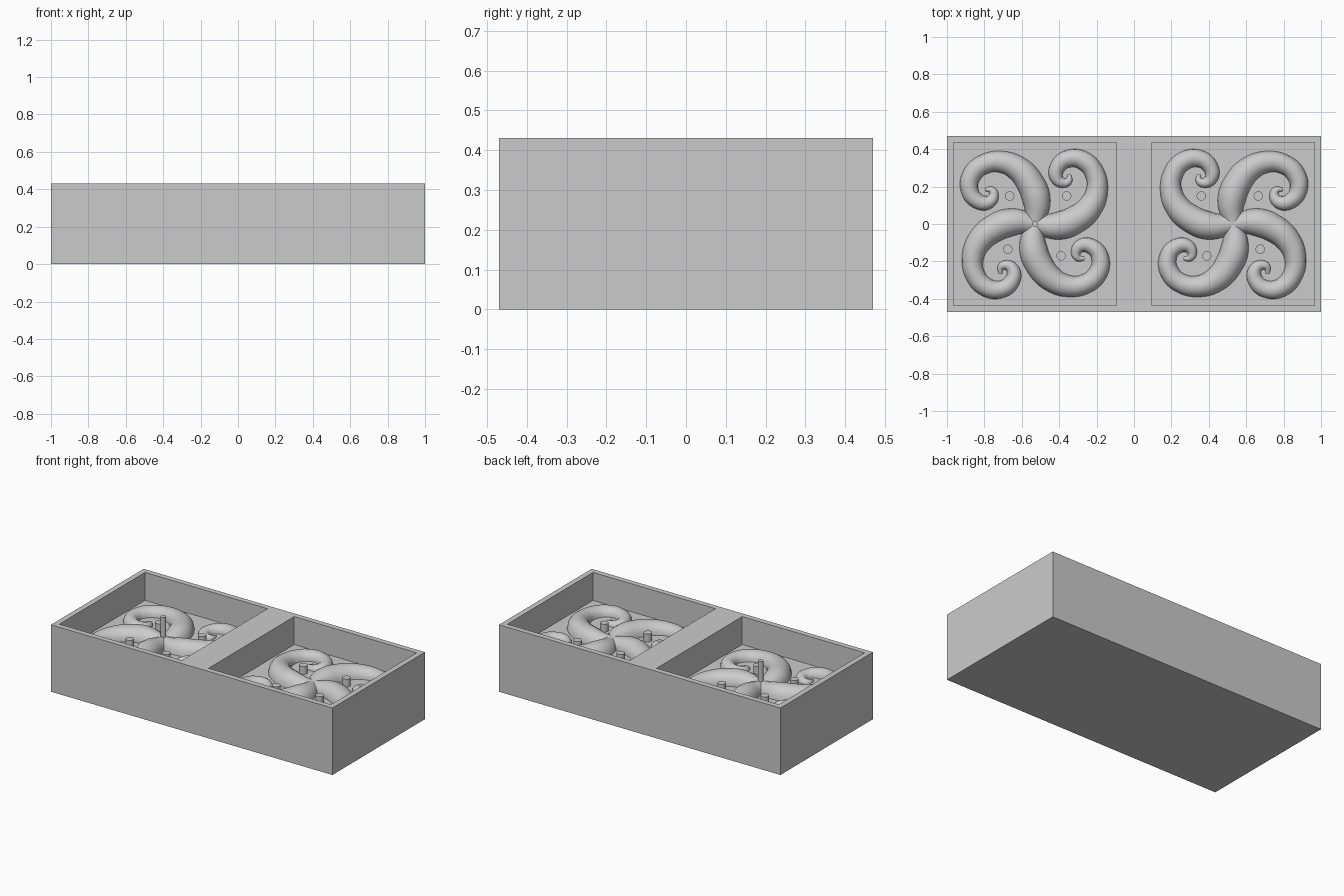
import bpy, bmesh
from math import radians
from mathutils import Matrix, Vector

old = bpy.data.objects.get("Cube")
if old:
    bpy.data.objects.remove(old, do_unlink=True)

TOP, FLOOR = 0.43, 0.25
CENTRE_X = 0.53

grey = bpy.data.materials.new("plain grey")
grey.use_nodes = True
colour = (0.6, 0.6, 0.6, 1)
grey.diffuse_color = colour
grey.node_tree.nodes["Principled BSDF"].inputs["Base Color"].default_value = colour


def add_object(name, mesh, smooth=False):
    mesh.materials.clear()
    mesh.materials.append(grey)
    obj = bpy.data.objects.new(name, mesh)
    bpy.context.collection.objects.link(obj)
    if smooth:
        bpy.ops.object.select_all(action='DESELECT')
        obj.select_set(True)
        bpy.context.view_layer.objects.active = obj
        bpy.ops.object.shade_smooth_by_angle(angle=radians(35))
    return obj


def finish(bm, name, smooth=False):
    mesh = bpy.data.meshes.new(name)
    bm.to_mesh(mesh)
    bm.free()
    return add_object(name, mesh, smooth)


# Tray: solid block with two square pockets pushed into the top
bm = bmesh.new()
bmesh.ops.create_cube(bm, size=1)
bmesh.ops.scale(bm, vec=(2, 0.94, TOP), verts=bm.verts)
bmesh.ops.translate(bm, vec=(0, 0, TOP / 2), verts=bm.verts)


def top_faces():
    return [f for f in bm.faces if f.calc_center_median().z > TOP - 0.001]


cuts = [(Vector((x, 0, 0)), (1, 0, 0)) for x in (-0.965, -0.095, 0.095, 0.965)]
cuts += [(Vector((0, y, 0)), (0, 1, 0)) for y in (-0.435, 0.435)]
for point, normal in cuts:
    faces = top_faces()
    geom = set(faces)
    for f in faces:
        geom.update(f.edges)
        geom.update(f.verts)
    bmesh.ops.bisect_plane(bm, geom=list(geom), plane_co=point, plane_no=normal)
pockets = [f for f in top_faces()
           if 0.095 < abs(f.calc_center_median().x) < 0.965
           and abs(f.calc_center_median().y) < 0.435]
result = bmesh.ops.extrude_face_region(bm, geom=pockets)
moved = [g for g in result["geom"] if isinstance(g, bmesh.types.BMVert)]
bmesh.ops.translate(bm, vec=(0, 0, FLOOR - TOP), verts=moved)
leftover = [f for f in pockets if f.is_valid]
if leftover:
    bmesh.ops.delete(bm, geom=leftover, context='FACES_ONLY')
bmesh.ops.recalc_face_normals(bm, faces=bm.faces)
finish(bm, "tray")

# Curling arm: x, y and radius along the path from the pinwheel centre
ARM = [(0, 0, .05), (.01, .12, .073), (-.025, .22, .074), (-.09, .295, .067),
       (-.18, .332, .058), (-.27, .32, .053), (-.335, .265, .051),
       (-.35, .185, .047), (-.31, .125, .042), (-.25, .115, .036),
       (-.22, .15, .027), (-.23, .18, .02), (-.265, .185, .009)]


def curl_arm(name, side, turn):
    curve = bpy.data.curves.new(name, 'CURVE')
    curve.dimensions = '3D'
    curve.twist_mode = 'Z_UP'
    curve.bevel_depth = 1
    curve.bevel_resolution = 6
    curve.resolution_u = 8
    curve.use_fill_caps = True
    spline = curve.splines.new('BEZIER')
    spline.radius_interpolation = 'CARDINAL'
    spline.bezier_points.add(len(ARM) - 1)
    for bp, (x, y, r) in zip(spline.bezier_points, ARM):
        bp.co = (x, y, 0)
        bp.radius = r
        bp.handle_left_type = bp.handle_right_type = 'AUTO'
    temp = bpy.data.objects.new("path", curve)
    bpy.context.collection.objects.link(temp)
    bpy.context.view_layer.update()
    graph = bpy.context.evaluated_depsgraph_get()
    mesh = bpy.data.meshes.new_from_object(temp.evaluated_get(graph))
    bm = bmesh.new()
    bm.from_mesh(mesh)
    bpy.data.objects.remove(temp, do_unlink=True)
    bpy.data.meshes.remove(mesh)
    # Keep only the half above the pocket floor
    bmesh.ops.remove_doubles(bm, verts=bm.verts, dist=0.0001)
    bmesh.ops.bisect_plane(bm, geom=bm.verts[:] + bm.edges[:] + bm.faces[:],
                           plane_co=(0, 0, 0), plane_no=(0, 0, 1), clear_inner=True)
    place = (Matrix.Translation((side * CENTRE_X, 0, FLOOR))
             @ Matrix.Diagonal((-side, 1, 1, 1))
             @ Matrix.Rotation(radians(90 * turn), 4, 'Z'))
    bmesh.ops.transform(bm, matrix=place, verts=bm.verts)
    if side > 0:
        bmesh.ops.reverse_faces(bm, faces=bm.faces)
    finish(bm, name, smooth=True)


def pin(name, x, y, radius, top):
    bm = bmesh.new()
    bmesh.ops.create_cone(bm, cap_ends=True, segments=24, radius1=radius,
                          radius2=radius, depth=top - FLOOR)
    bmesh.ops.translate(bm, vec=(x, y, (top + FLOOR) / 2), verts=bm.verts)
    finish(bm, name, smooth=True)


# Mirrored pinwheels and short pins in both pockets
for side, label in ((-1, "right"), (1, "left")):
    for turn in range(4):
        curl_arm(f"{label}_curl_arm_{turn + 1}", side, turn)
    for i, (x, y) in enumerate(((.36, .15), (.665, .15), (.39, -.17), (.675, -.135))):
        pin(f"{label}_short_pin_{i + 1}", side * x, y, 0.025, 0.30)

# Tall pin at the centre of one pinwheel only
pin("tall_centre_pin", -CENTRE_X, 0, 0.016, TOP)
